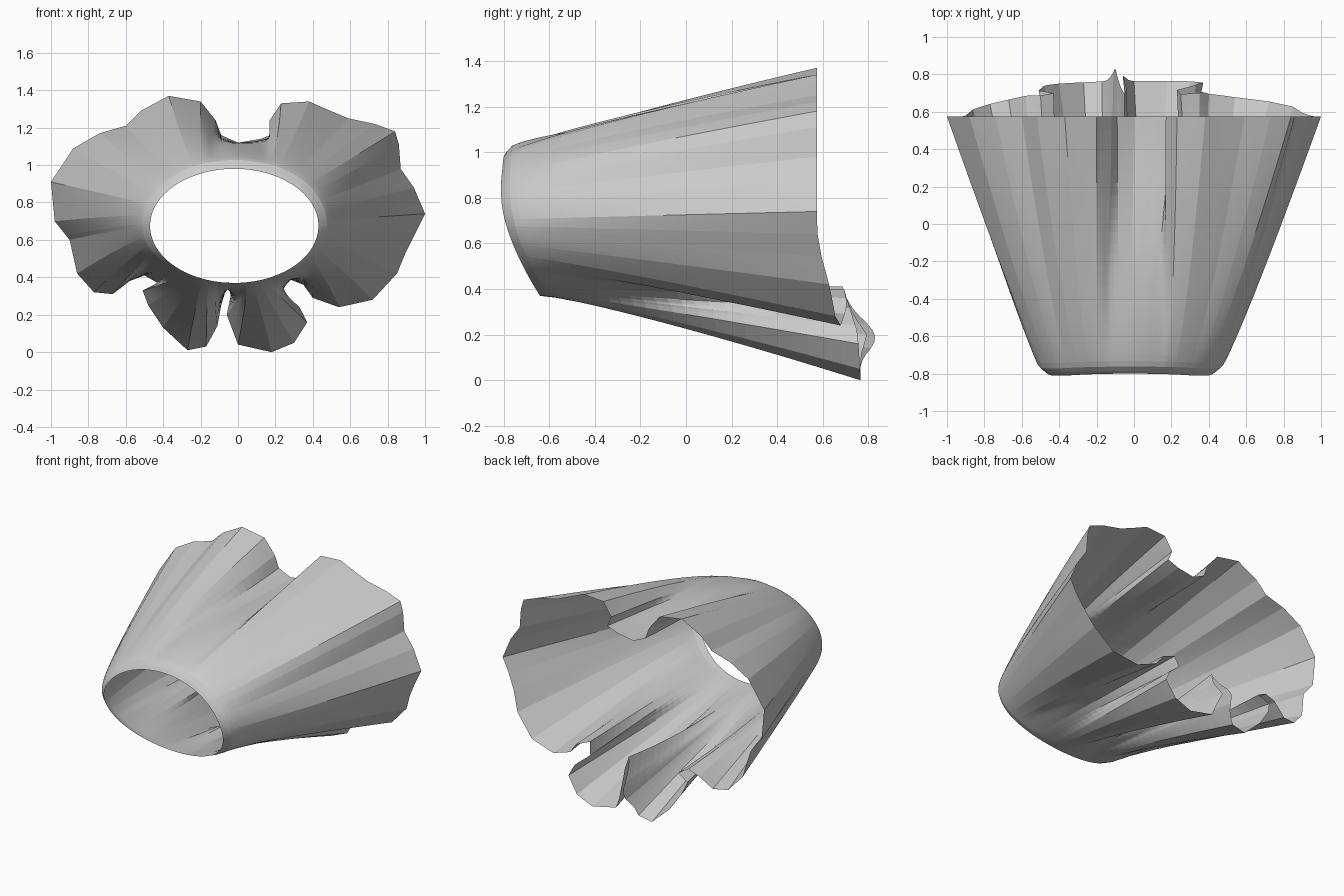
import bpy, bmesh, math

if "Cube" in bpy.data.objects:
    bpy.data.objects.remove(bpy.data.objects["Cube"])

# Hem outline seen from the front (x, z), counter-clockwise from top centre
HEM = [(0, 1.12), (-.09, 1.16), (-.12, 1.24), (-.2, 1.34), (-.37, 1.37), (-.52, 1.29),
       (-.6, 1.21), (-.74, 1.17), (-.88, 1.09), (-1, .91), (-.98, .7), (-.9, .6),
       (-.86, .42), (-.77, .32), (-.67, .31), (-.58, .38), (-.5, .41), (-.43, .37),
       (-.51, .33), (-.48, .25), (-.4, .13), (-.27, .01), (-.17, .03), (-.11, .14),
       (-.09, .25), (-.05, .38), (-.04, .3), (-.06, .2), (0, .04), (.18, 0),
       (.3, .05), (.37, .16), (.33, .24), (.23, .32), (.25, .4), (.35, .36),
       (.4, .29), (.54, .24), (.72, .28), (.85, .42), (.9, .54), (1, .74),
       (.94, .88), (.87, .98), (.86, 1.11), (.84, 1.18), (.73, 1.22), (.59, 1.25),
       (.47, 1.3), (.38, 1.34), (.23, 1.33), (.17, 1.24), (.2, 1.17), (.12, 1.14)]
ROWS, SUB = 26, 4
CX, CZ, RX, RZ = -.02, .675, .45, .305      # waist ellipse


def clamp(v):
    return max(0.0, min(1.0, v))


def ease(v):
    v = clamp(v)
    return v * v * (3 - 2 * v)


def subdivide(pts):
    out = []
    for i, a in enumerate(pts):
        b = pts[(i + 1) % len(pts)]
        out += [(a[0] + (b[0] - a[0]) * k / SUB, a[1] + (b[1] - a[1]) * k / SUB)
                for k in range(SUB)]
    return out


def smooth(pts, passes):
    n = len(pts)
    for _ in range(passes):
        pts = [tuple((pts[i - 1][k] + 2 * pts[i][k] + pts[(i + 1) % n][k]) / 4
                     for k in (0, 1)) for i in range(n)]
    return pts


hem = subdivide(HEM)
soft = smooth(hem, 350)                     # outline with the folds relaxed
n = len(hem)

# Waist angles, made evenly increasing along the outline
angles, turn = [], None
for x, z in soft:
    a = math.atan2((z - CZ) / RZ, (x - CX) / RX)
    if turn is not None:
        while a < turn - math.pi:
            a += 2 * math.pi
        a = max(a, turn + .002)
    angles.append(a)
    turn = a

# Pleated skirt body lofted from waist to hem
bm = bmesh.new()
grid = []
for j in range(ROWS + 1):
    t = (j / ROWS) ** 1.4
    row = []
    for i in range(n):
        c, s = math.cos(angles[i]), math.sin(angles[i])
        (sx, sz), (ex, ez) = soft[i], hem[i]
        wx, wz = CX + RX * c, CZ + RZ * s
        wy = -.81 + .17 * clamp((.8 - wz) / .43) ** 1.6 + .01 * clamp((wz - .88) * 10)
        low = clamp((.68 - sz) / .5)
        # outward peaks open early, inward valleys form later along the length
        out = (ex - sx) * c / RX + (ez - sz) * s / RZ
        peak = ease(.5 + out * 2)
        valley = low * t ** .8 + (1 - low) * ease((t - .1) / .85)
        fold = peak * t ** .3 + (1 - peak) * valley
        p = .62 + .18 * abs(c) if s > 0 else .8 + .24 * abs(s)
        g = t ** p
        hx, hz = sx + (ex - sx) * fold, sz + (ez - sz) * fold
        # hem edge runs further back underneath, and less in the deep creases
        hy = .575 + .19 * low - .35 * clamp(ez - sz) * low
        hy += .07 * math.exp(-((ex + .1) / .05) ** 2 - ((ez - .2) / .1) ** 2)
        round_ = .025 * min(1, t / .03) * (1 - t)      # rounded waist edge
        row.append(bm.verts.new((wx + (hx - wx) * g + round_ * c,
                                 wy + (hy - wy) * t,
                                 wz + (hz - wz) * g + round_ * max(s, 0))))
    grid.append(row)
for j in range(ROWS):
    for i in range(n):
        k = (i + 1) % n
        bm.faces.new((grid[j][i], grid[j][k], grid[j + 1][k], grid[j + 1][i]))
bmesh.ops.recalc_face_normals(bm, faces=bm.faces)
me = bpy.data.meshes.new("pleated_skirt")
bm.to_mesh(me)
bm.free()
skirt = bpy.data.objects.new("pleated_skirt", me)
bpy.context.collection.objects.link(skirt)
